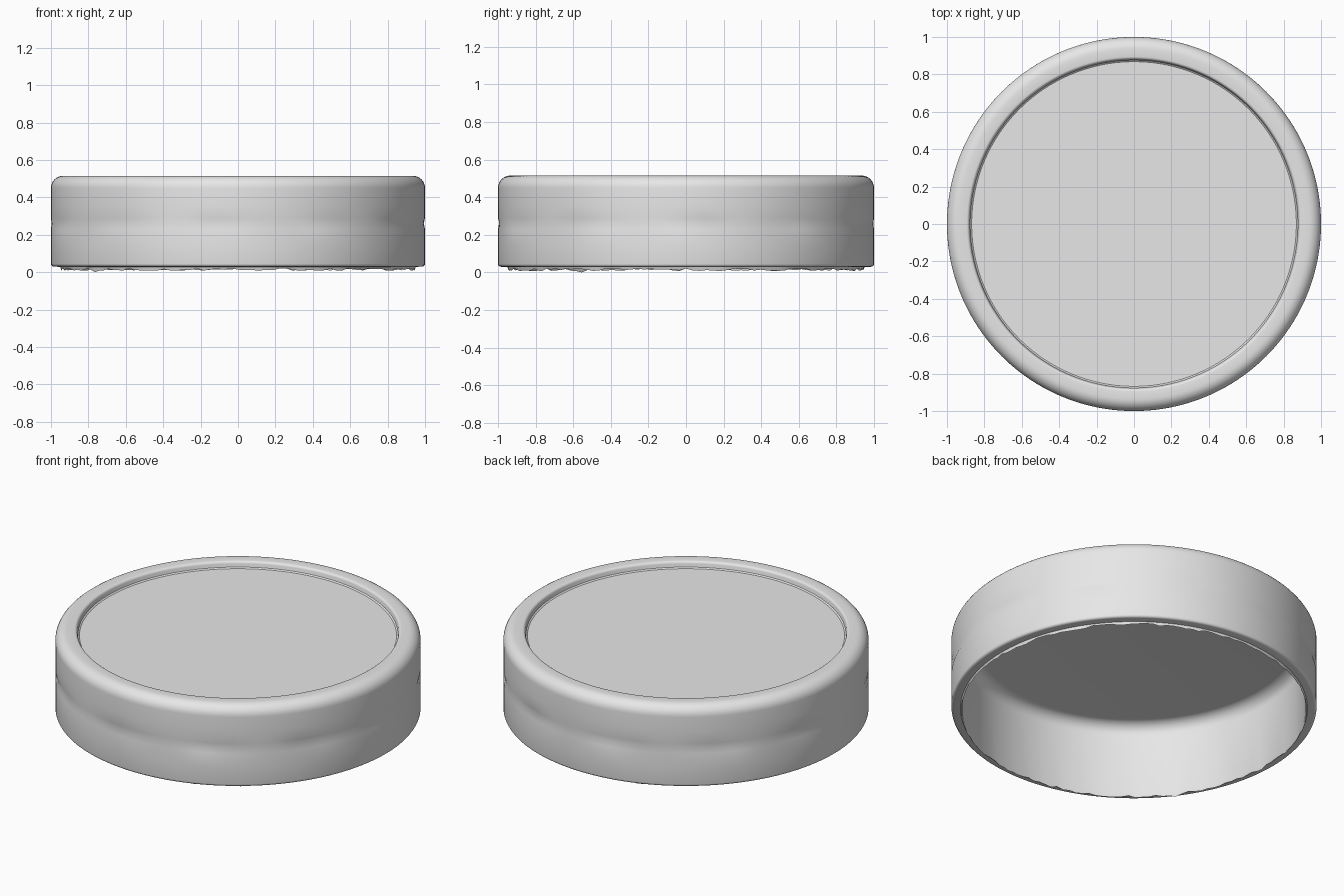
import bpy
import bmesh
import math
import random

random.seed(4)
if "Cube" in bpy.data.objects:
    bpy.data.objects.remove(bpy.data.objects["Cube"], do_unlink=True)

SEGMENTS = 160
LIP_Z = 0.014
SEAM_Z = 0.26


def arc(cx, cz, radius, start, end, steps):
    """Points along a circular arc in the profile plane, angles in degrees."""
    angles = [math.radians(start + (end - start) * i / steps) for i in range(steps + 1)]
    return [(cx + radius * math.cos(a), cz + radius * math.sin(a)) for a in angles]


# Plain grey material
grey = bpy.data.materials.new("light grey")
grey.use_nodes = True
colour = (0.8, 0.8, 0.8, 1)
grey.diffuse_color = colour
grey.node_tree.nodes["Principled BSDF"].inputs["Base Color"].default_value = colour

# Lid cross-section: recessed top, rounded rim, outer wall, lip, hollow inside
profile = [(0, 0.477), (0.868, 0.477), (0.876, 0.483)]
profile += arc(0.895, 0.5, 0.015, 180, 90, 4)
profile += arc(0.935, 0.45, 0.065, 90, 0, 8)
profile += [(1, 0.36), (1, 0.29), (0.997, SEAM_Z), (1, 0.23), (1, 0.14)]
profile += arc(0.985, 0.045, 0.015, 0, -90, 4)
profile += [(0.95, 0.028), (0.945, LIP_Z), (0.94, 0.028)]
profile += arc(0.87, 0.395, 0.07, 0, 90, 8)
profile += [(0, 0.465)]

bm = bmesh.new()
verts = [bm.verts.new((r, 0, z)) for r, z in profile]
edges = [bm.edges.new(pair) for pair in zip(verts, verts[1:])]
bmesh.ops.spin(bm, geom=verts + edges, cent=(0, 0, 0), axis=(0, 0, 1),
               angle=math.tau, steps=SEGMENTS, use_duplicate=False)
bmesh.ops.remove_doubles(bm, verts=bm.verts, dist=0.0001)
bmesh.ops.recalc_face_normals(bm, faces=bm.faces)

# Ragged lower lip and slightly uneven seam round the wall
for v in bm.verts:
    radius = math.hypot(v.co.x, v.co.y)
    if abs(v.co.z - LIP_Z) < 0.001:
        v.co.z += random.uniform(-0.007, 0.007)
    elif abs(v.co.z - SEAM_Z) < 0.001 and radius > 0.97:
        angle = math.atan2(v.co.y, v.co.x)
        v.co.z += 0.008 * math.sin(7 * angle) + 0.005 * math.sin(17 * angle)
        dent = 1 - 0.002 * (1 + math.sin(11 * angle + 1))
        v.co.x *= dent
        v.co.y *= dent

# One stray tip touches the ground
min(bm.verts, key=lambda v: v.co.z).co.z = 0

mesh = bpy.data.meshes.new("lid")
bm.to_mesh(mesh)
bm.free()
mesh.materials.append(grey)
lid = bpy.data.objects.new("lid", mesh)
bpy.context.collection.objects.link(lid)

bpy.ops.object.select_all(action='DESELECT')
lid.select_set(True)
bpy.context.view_layer.objects.active = lid
bpy.ops.object.shade_smooth_by_angle(angle=math.radians(35))
